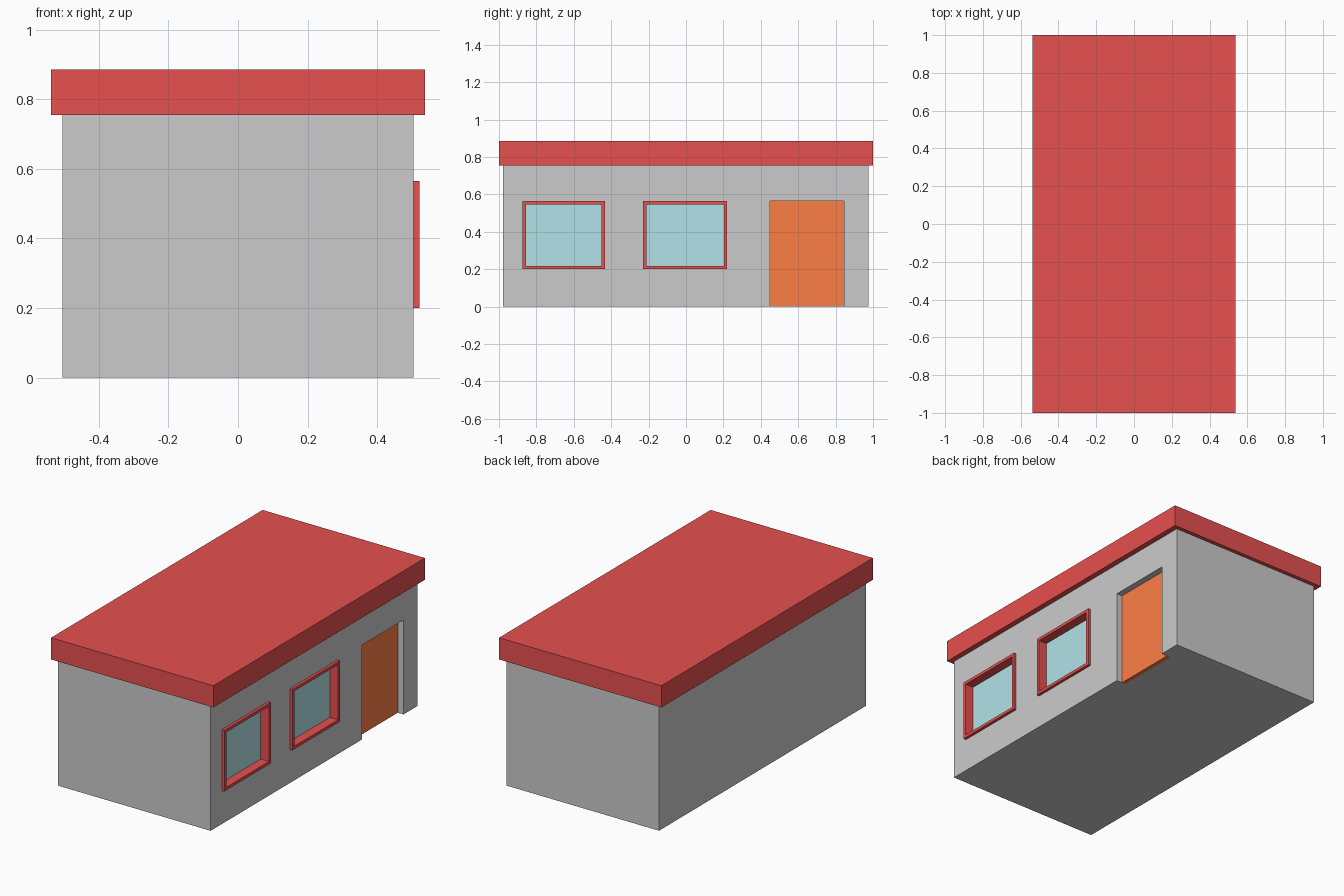
import bpy, bmesh

if "Cube" in bpy.data.objects:
    bpy.data.objects.remove(bpy.data.objects["Cube"])

def material(name, rgb):
    m = bpy.data.materials.new(name)
    m.diffuse_color = (*rgb, 1)
    m.use_nodes = True
    m.node_tree.nodes["Principled BSDF"].inputs["Base Color"].default_value = m.diffuse_color
    return m

red = material("red", (0.8, 0.08, 0.08))
orange = material("orange", (0.99, 0.21, 0.06))
blue = material("pale_blue", (0.44, 0.76, 0.81))

def box(name, x, y, z, mat=None):
    """Box from (min, max) ranges on each axis."""
    bm = bmesh.new()
    bmesh.ops.create_cube(bm, size=1)
    for v in bm.verts:
        v.co = [r[c > 0] for r, c in zip((x, y, z), v.co)]
    me = bpy.data.meshes.new(name)
    bm.to_mesh(me)
    bm.free()
    ob = bpy.data.objects.new(name, me)
    bpy.context.collection.objects.link(ob)
    if mat:
        me.materials.append(mat)
    return ob

def cut(target, x, y, z):
    """Subtract a box from the target and drop the cutter."""
    cutter = box("cutter", x, y, z)
    cutter.hide_render = True
    mod = target.modifiers.new("opening", 'BOOLEAN')
    mod.operation = 'DIFFERENCE'
    mod.solver = 'EXACT'
    mod.object = cutter
    bpy.context.view_layer.objects.active = target
    bpy.ops.object.modifier_apply(modifier=mod.name)
    bpy.data.objects.remove(cutter)

WALL, PANE, BACK = 0.504, 0.466, 0.44   # wall face, pane/door face, recess back
SILL, HEAD, RIM = 0.2, 0.565, 0.018

# Building body and flat overhanging roof
walls = box("walls", (-0.505, WALL), (-0.978, 0.976), (0, 0.755))
box("roof", (-0.537, 0.537), (-1, 1), (0.755, 0.885), red)

# Recessed door
door = (0.45, 0.845)
cut(walls, (BACK, 0.7), door, (-0.1, HEAD))
box("door", (BACK, PANE), door, (0, HEAD), orange)

# Windows: projecting red frame around a recessed pane
for i, (a, b) in enumerate([(-0.873, -0.433), (-0.23, 0.22)], 1):
    inner = (a + RIM, b - RIM), (SILL + RIM, HEAD - RIM)
    cut(walls, (BACK, 0.7), (a, b), (SILL, HEAD))
    frame = box(f"window_frame_{i}", (BACK, 0.521), (a, b), (SILL, HEAD), red)
    cut(frame, (0.3, 0.7), *inner)
    if not frame.data.materials or frame.data.materials[0] != red:
        frame.data.materials.clear()
        frame.data.materials.append(red)
    for p in frame.data.polygons:
        p.material_index = 0
    box(f"window_pane_{i}", (BACK, PANE), *inner, blue)
